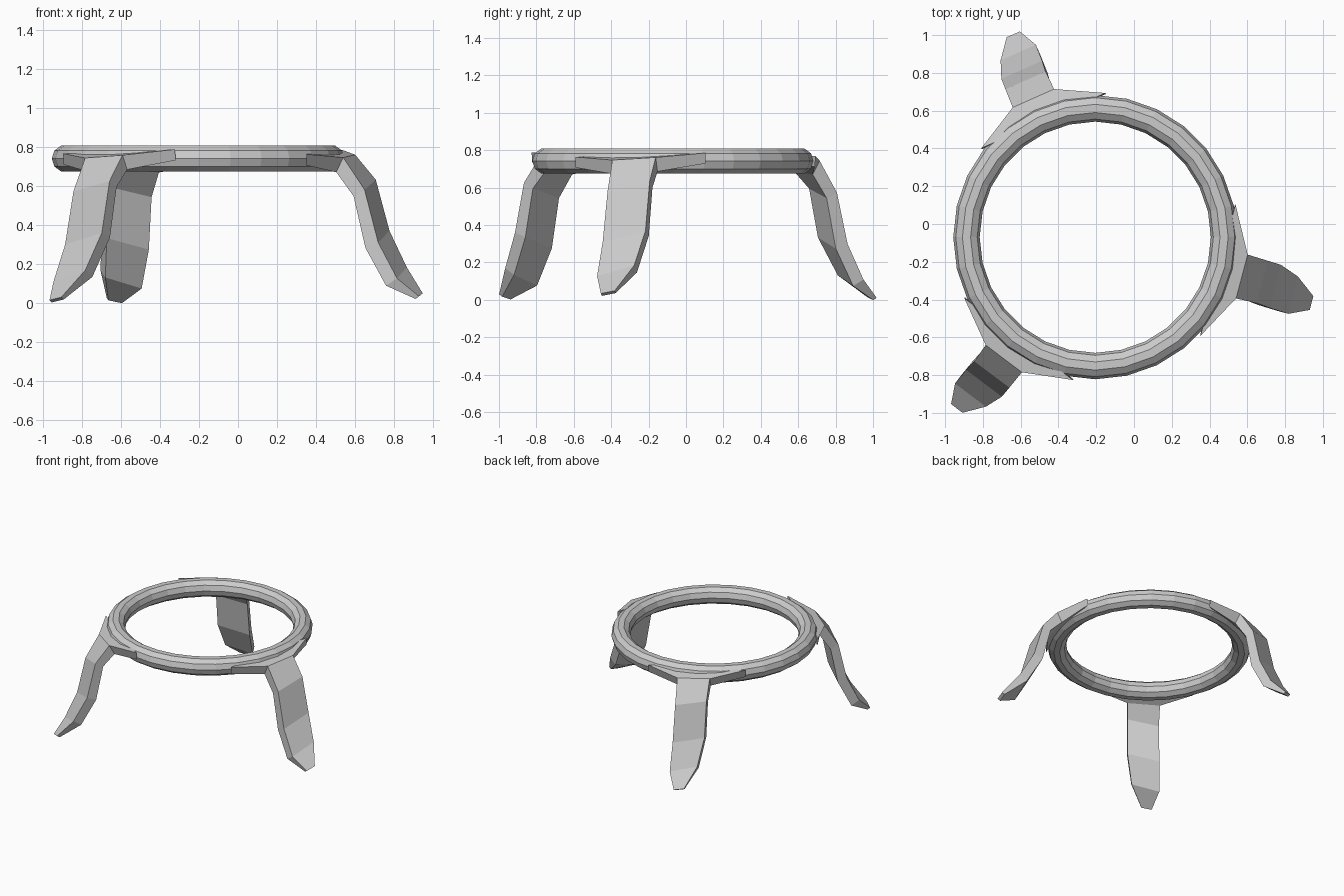
import bpy, bmesh, math

if "Cube" in bpy.data.objects:
    bpy.data.objects.remove(bpy.data.objects["Cube"])

CX, CY = -0.205, -0.07          # ring centre


def make_object(name, bm):
    bmesh.ops.recalc_face_normals(bm, faces=bm.faces[:])
    mesh = bpy.data.meshes.new(name)
    bm.to_mesh(mesh)
    bm.free()
    ob = bpy.data.objects.new(name, mesh)
    bpy.context.collection.objects.link(ob)
    return ob


# Top ring: low-poly torus
bpy.ops.mesh.primitive_torus_add(location=(CX, CY, 0.742), major_radius=0.682,
                                 minor_radius=0.07, major_segments=28, minor_segments=10)
bpy.context.object.name = "top_ring"

# Leg sections: outer radius, outer z, inner radius, inner z, half width, sideways shift, roll
SECTIONS = [
    (0.675, 0.778, 0.670, 0.722, 0.36, 0.00, 0.03),
    (0.805, 0.752, 0.765, 0.678, 0.12, 0.00, 0.06),
    (0.910, 0.600, 0.850, 0.570, 0.116, 0.00, 0.22),
    (0.972, 0.330, 0.903, 0.305, 0.118, -0.005, 0.25),
    (1.065, 0.140, 1.005, 0.105, 0.102, -0.025, 0.28),
    (1.165, 0.022, 1.145, 0.010, 0.038, -0.040, 0.20),
]


def leg(name, angle, tilt):
    bm = bmesh.new()
    a = math.radians(angle)
    loops = []
    for ro, zo, ri, zi, hw, shift, roll in SECTIONS:
        loop = []
        for r, z, side in ((ro, zo, 1), (ro, zo, -1), (ri, zi, -1), (ri, zi, 1)):
            t = shift + side * hw
            z += side * hw * roll
            # swing the lower leg outwards about the ring edge
            dr, dz = r - 0.75, z - 0.72
            r2 = 0.75 + dr * math.cos(tilt) - dz * math.sin(tilt)
            z2 = 0.72 + dr * math.sin(tilt) + dz * math.cos(tilt)
            loop.append(bm.verts.new((CX + r2 * math.cos(a) - t * math.sin(a),
                                      CY + r2 * math.sin(a) + t * math.cos(a), z2)))
        loops.append(loop)
    for la, lb in zip(loops, loops[1:]):
        for i in range(4):
            j = (i + 1) % 4
            bm.faces.new((la[i], la[j], lb[j], lb[i]))
    bm.faces.new(loops[0])
    bm.faces.new(loops[-1])
    return make_object(name, bm)


# Three splayed legs with flared mounting plates
leg("right_leg", -15, 0.045)
leg("back_leg", 114, -0.01)
leg("front_left_leg", 233, 0.0)
